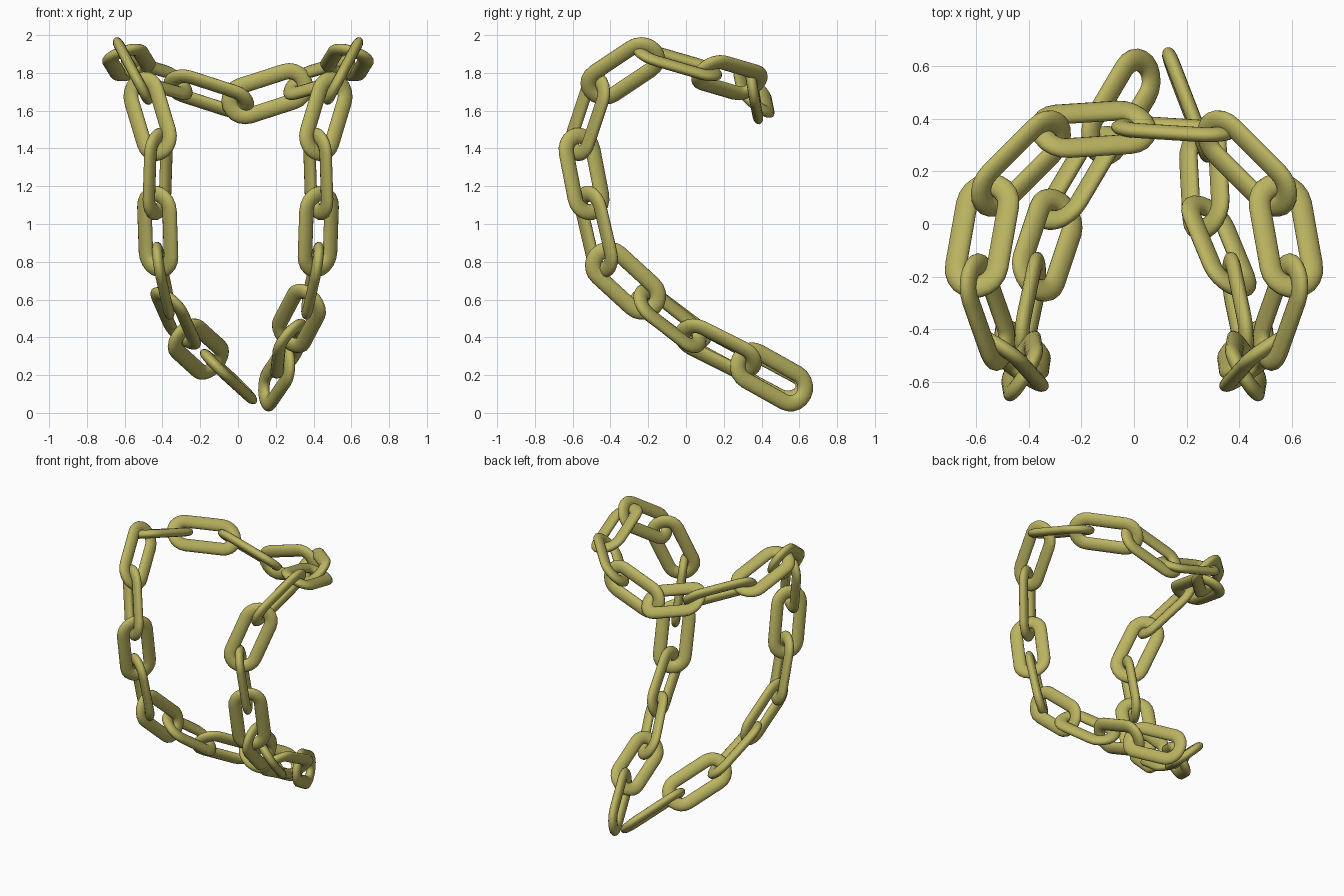
import bpy, bmesh, math
from mathutils import Vector

if "Cube" in bpy.data.objects:
    bpy.data.objects.remove(bpy.data.objects["Cube"])

WIRE = 0.043        # wire half thickness in the plane of the link
FLAT = 0.028        # wire half thickness across that plane
HALF_W = 0.083      # half width of a link, to the wire centre
HALF_L = 0.123      # half length of the straight bars
ARC, SIDES = 10, 16

mat = bpy.data.materials.new("olive_metal")
mat.diffuse_color = (0.50, 0.46, 0.12, 1)
mat.use_nodes = True
mat.node_tree.nodes["Principled BSDF"].inputs["Base Color"].default_value = mat.diffuse_color


def link_mesh():
    """One stadium-shaped link of oval wire: long axis X, width axis Y."""
    path = []
    for sign, start in ((1, -math.pi / 2), (-1, math.pi / 2)):
        for i in range(ARC + 1):
            a = start + math.pi * i / ARC
            out = Vector((math.cos(a), math.sin(a), 0))
            path.append((Vector((sign * HALF_L, 0, 0)) + out * HALF_W, out))
    bm = bmesh.new()
    rings = []
    for p, out in path:
        rings.append([bm.verts.new(p + WIRE * math.cos(t) * out + Vector((0, 0, FLAT * math.sin(t))))
                      for t in (2 * math.pi * k / SIDES for k in range(SIDES))])
    for i, ring in enumerate(rings):
        nxt = rings[(i + 1) % len(rings)]
        for k in range(SIDES):
            m = (k + 1) % SIDES
            bm.faces.new((ring[k], nxt[k], nxt[m], ring[m]))
    bmesh.ops.recalc_face_normals(bm, faces=bm.faces)
    for f in bm.faces:
        f.smooth = True
    me = bpy.data.meshes.new("chain_link")
    bm.to_mesh(me)
    bm.free()
    me.materials.append(mat)
    return me


def flip(v):
    return (-v[0], v[1], v[2])


# Contact points between links along the right side, bottom to top
side_joints = [(0.37, -0.20, 0.59), (0.42, -0.44, 0.81), (0.43, -0.51, 1.11),
               (0.42, -0.57, 1.42), (0.51, -0.47, 1.72), (0.605, -0.20, 1.90),
               (0.55, 0.11, 1.81), (0.31, 0.35, 1.74)]
right_end = [(0.15, 0.595, 0.11), (0.26, 0.31, 0.27), (0.275, 0.03, 0.41)]
left_end = [(0.03, 0.58, 0.12), (-0.13, 0.31, 0.265), (-0.29, 0.04, 0.41)]
joints = (right_end + side_joints + [(0, 0.37, 1.64)]
          + [flip(j) for j in reversed(side_joints)] + left_end[::-1])

# Direction of each link's width
side_widths = [(-0.055, -0.68, -0.73), (0.78, 0.6, 0), (0.5, -0.85, 0),
               (0.73, 0.45, -0.38), (0.1, 0.6, -0.8), (0.95, 0.03, -0.3),
               (0.52, 0.49, 0.7)]
right_widths = [(-0.13, 0.42, 0.89), (0.66, 0.36, 0.66), (0.69, -0.17, -0.6)]
left_widths = [(0.54, -0.61, -0.58), (0.62, 0, 0.72), (0.7, -0.58, -0.35)]
centre_widths = [(0.3, 0.15, -0.95), (0, 0.76, -0.65)]
widths = (right_widths + side_widths + centre_widths
          + [flip(w) for w in reversed(side_widths)] + left_widths[::-1])

# Links at the two upper corners are seen edge-on from the front
for i in (7, 14):
    a = Vector(joints[i + 1]) - Vector(joints[i])
    widths[i] = Vector((a.z, 0, -a.x)).cross(a)

# Place the links
mesh = link_mesh()
for i, w in enumerate(widths):
    a, b = Vector(joints[i]), Vector(joints[i + 1])
    x = (b - a).normalized()
    y = Vector(w)
    y = (y - x * y.dot(x)).normalized()
    z = x.cross(y)
    ob = bpy.data.objects.new("chain_link_%02d" % (i + 1), mesh)
    m = ob.matrix_world.to_4x4()
    for r in range(3):
        m[r] = (x[r], y[r], z[r], (a[r] + b[r]) / 2)
    ob.matrix_world = m
    bpy.context.collection.objects.link(ob)
